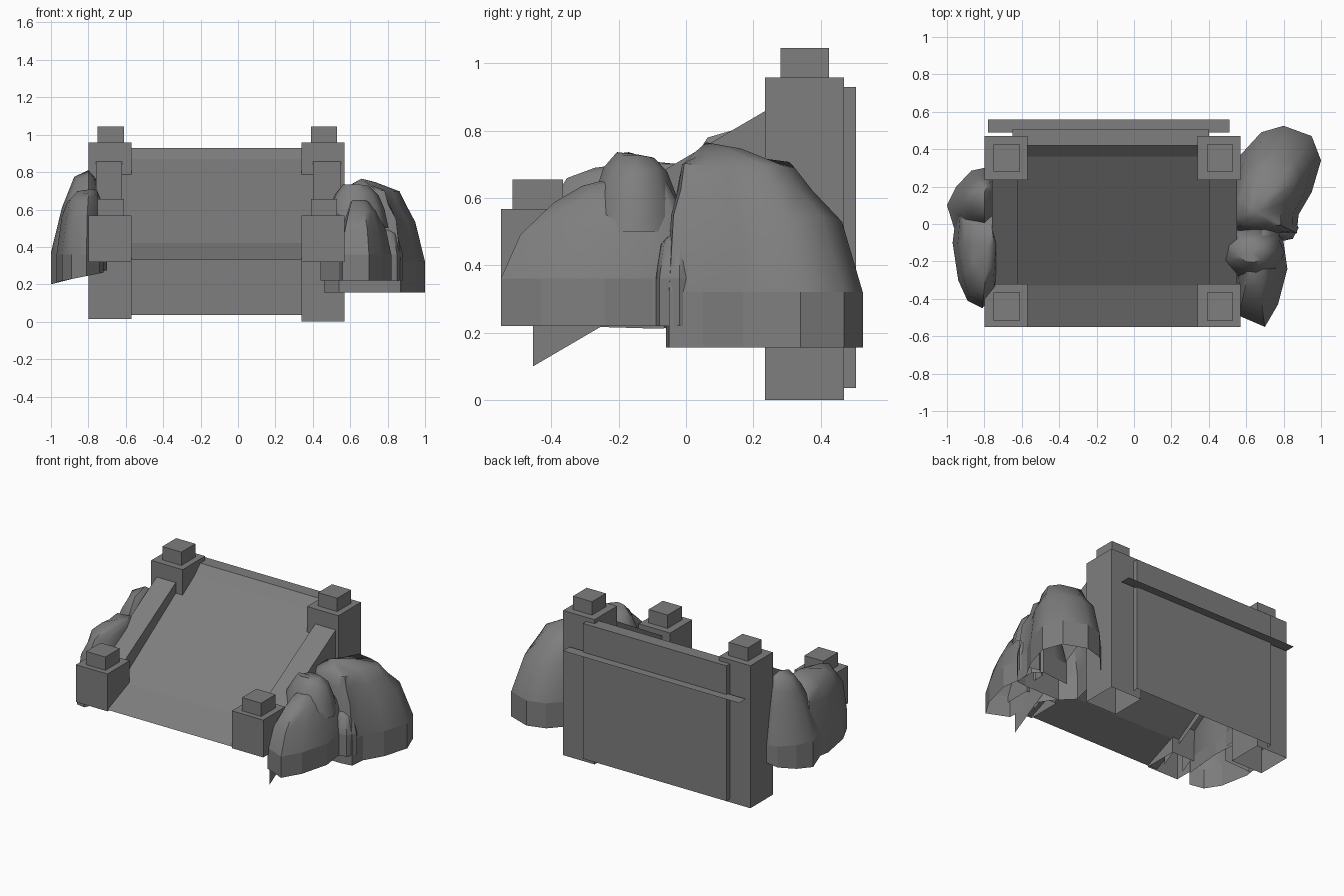
import bpy, random
from math import radians, cos, sin, pi

if "Cube" in bpy.data.objects:
    bpy.data.objects.remove(bpy.data.objects["Cube"])

random.seed(4)
stone = bpy.data.materials.new("dark_grey")
stone.diffuse_color = (0.21, 0.21, 0.21, 1)
stone.use_nodes = True
stone.node_tree.nodes["Principled BSDF"].inputs["Base Color"].default_value = stone.diffuse_color

def mesh(name, verts, faces, smooth=None, flat=0):
    me = bpy.data.meshes.new(name)
    me.from_pydata(verts, [], faces)
    me.update()
    me.materials.append(stone)
    ob = bpy.data.objects.new(name, me)
    bpy.context.collection.objects.link(ob)
    if smooth:
        bpy.ops.object.select_all(action='DESELECT')
        ob.select_set(True)
        bpy.context.view_layer.objects.active = ob
        bpy.ops.object.shade_smooth_by_angle(angle=radians(smooth))
        for p in me.polygons[:flat]:
            p.use_smooth = False
    return ob

def box(name, x0, x1, y0, y1, z0, z1, front=True):
    """Box with an open bottom, optionally with an open front."""
    v = [(x, y, z) for z in (z0, z1) for x, y in ((x0, y0), (x1, y0), (x1, y1), (x0, y1))]
    f = [(4, 5, 6, 7)] + [(i, (i + 1) % 4, 4 + (i + 1) % 4, 4 + i) for i in range(0 if front else 1, 4)]
    return mesh(name, v, f)

def strip(name, path, x0, x1):
    """Sheet swept along x from a (y, z) path."""
    v = [(x, y, z) for y, z in path for x in (x0, x1)]
    f = [(2 * i, 2 * i + 1, 2 * i + 3, 2 * i + 2) for i in range(len(path) - 1)]
    return mesh(name, v, f)

def rock(name, outline, focus, rings, top, tilt=0, jitter=0.012, flat=True):
    """Open-bottomed rock: the outline shrinks towards the focus, ring by ring."""
    n, fx, fy = len(outline), *focus
    v = []
    for k, (z, s) in enumerate(rings):
        for x, y in outline:
            j = jitter if k > 1 else 0
            dz = tilt * (x - fx) if k == 0 else random.uniform(-j, j)
            r = s * (1 + random.uniform(-j, j) * 3)
            v.append((fx + (x - fx) * r, fy + (y - fy) * r, z + dz))
    v.append((fx, fy, top))
    f = [(k * n + i, k * n + (i + 1) % n, (k + 1) * n + (i + 1) % n, (k + 1) * n + i)
         for k in range(len(rings) - 1) for i in range(n)]
    b = (len(rings) - 1) * n
    f += [(b + i, b + (i + 1) % n, len(v) - 1) for i in range(n)]
    return mesh(name, v, f, 50, n if flat else 0)

# Posts with square caps, and sloped rails between them
def rail_z(y):
    return 0.855 + (y - 0.23) * 0.585

for side, px, outer, inner, depth in (("left", -0.80, -0.76, -0.62, 0.14),
                                      ("right", 0.34, 0.55, 0.40, 0.355)):
    box(side + "_front_post", px, px + 0.23, -0.55, -0.32, 0.32, 0.567)
    box(side + "_front_cap", px + 0.05, px + 0.19, -0.515, -0.365, 0.567, 0.655)
    box(side + "_back_post", px, px + 0.23, 0.235, 0.47, 0.0 if px > 0 else 0.015, 0.957)
    box(side + "_back_cap", px + 0.05, px + 0.19, 0.28, 0.425, 0.957, 1.045)
    y0, y1 = -0.455, 0.3
    v = [(x, y, rail_z(y) - d) for x, d in ((outer, depth), (outer, 0), (inner, 0), (inner, 0.14))
         for y in (y0, y1)]
    mesh(side + "_rail", v, [(0, 1, 3, 2), (2, 3, 5, 4), (4, 5, 7, 6)])

# Ramp deck
strip("ramp", [(-0.55, 0.33), (-0.33, 0.42), (0.36, 0.87), (0.42, 0.93)], -0.64, 0.41)

# Back wall with a thin ledge
box("back_wall", -0.65, 0.40, 0.42, 0.505, 0.035, 0.93, front=False)
strip("wall_ledge", [(0.49, 0.74), (0.56, 0.74)], -0.78, 0.51)

# Right side rocks
rock("right_back_rock",
     [(0.80, -0.06), (0.87, -0.05), (0.88, 0.05), (0.95, 0.17), (1.0, 0.34), (0.95, 0.47), (0.80, 0.525),
      (0.68, 0.49), (0.57, 0.37), (0.50, 0.18), (0.46, 0.02), (0.54, -0.06)],
     (0.66, 0.06),
     [(0.155, 1), (0.32, 1), (0.54, 0.86), (0.63, 0.68), (0.70, 0.58), (0.735, 0.25)], 0.765)
rock("right_front_rock",
     [(0.56, -0.49), (0.70, -0.55), (0.77, -0.43), (0.82, -0.24), (0.80, -0.10),
      (0.80, 0.0), (0.75, 0.05), (0.65, 0.04), (0.55, 0.03), (0.44, -0.10), (0.54, -0.24)],
     (0.64, -0.14),
     [(0.22, 1), (0.36, 1), (0.50, 0.83), (0.59, 0.60), (0.64, 0.42)], 0.68)

def rounded(cx, cy, rx, ry, n=9):
    return [(cx + rx * cos(2 * pi * i / n), cy + ry * sin(2 * pi * i / n)) for i in range(n)]

rock("right_rock_knob", rounded(0.63, -0.15, 0.14, 0.115), (0.63, -0.15),
     [(0.5, 1.25), (0.60, 1.1), (0.68, 0.85), (0.725, 0.5)], 0.73, flat=False)
rock("right_small_rock", rounded(0.80, -0.02, 0.08, 0.075, 7), (0.77, -0.02),
     [(0.22, 1), (0.36, 1), (0.46, 0.75)], 0.52)

# Left side rocks
rock("left_front_rock",
     [(-0.94, -0.30), (-0.89, -0.41), (-0.81, -0.45), (-0.74, -0.36), (-0.72, -0.10), (-0.73, 0.10),
      (-0.84, 0.12), (-0.95, 0.06), (-0.97, -0.10)],
     (-0.78, -0.12),
     [(0.25, 1), (0.36, 1), (0.56, 0.88), (0.65, 0.72), (0.69, 0.45)], 0.71, 0.2)
rock("left_back_rock",
     [(-1.0, 0.10), (-0.95, -0.06), (-0.80, -0.10), (-0.72, 0.0), (-0.70, 0.18), (-0.74, 0.28),
      (-0.80, 0.30), (-0.87, 0.285), (-0.95, 0.20)],
     (-0.80, 0.17),
     [(0.25, 1), (0.37, 1), (0.61, 0.70), (0.70, 0.55), (0.77, 0.38)], 0.81, 0.25)
